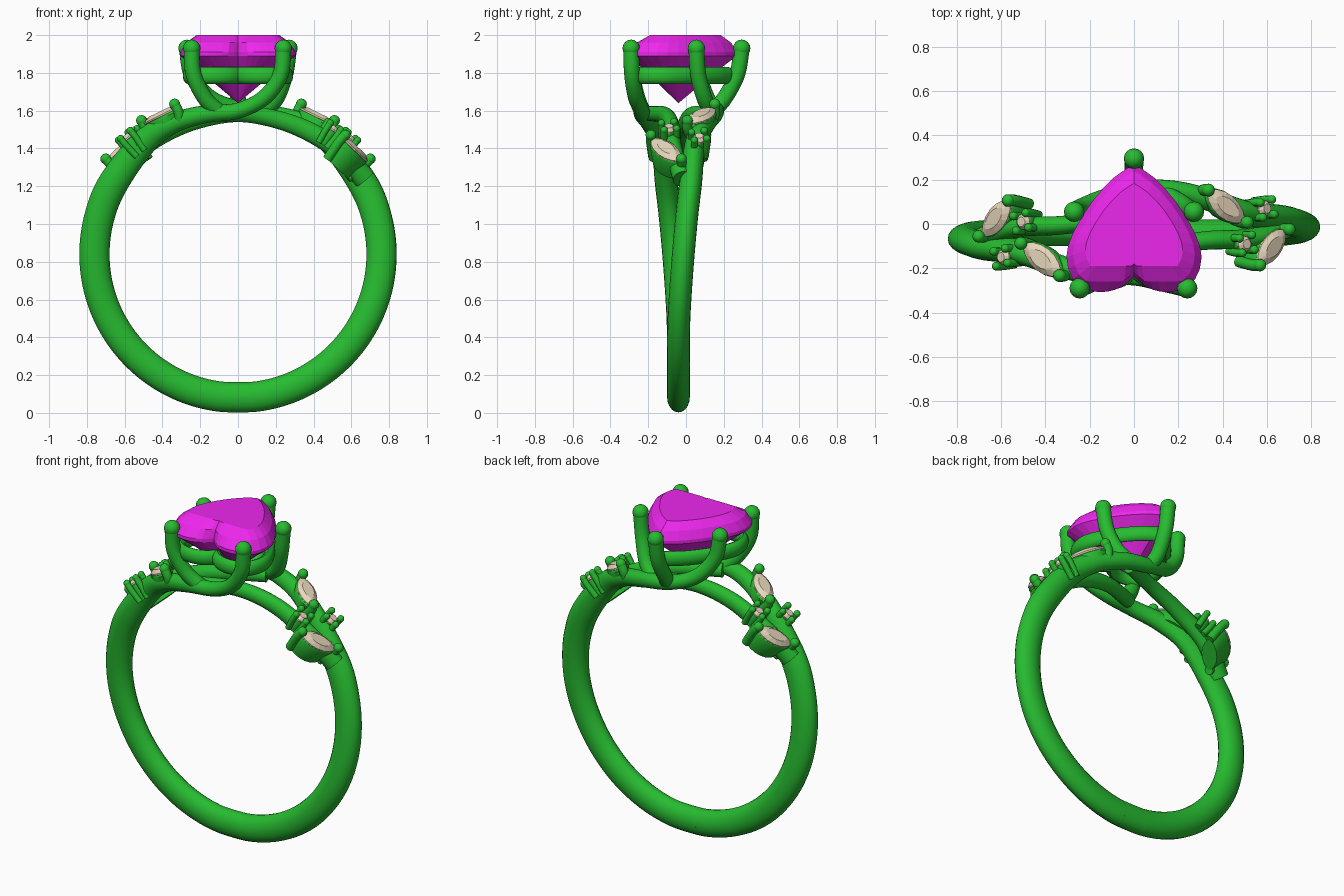
import bpy, bmesh, math
from mathutils import Vector, Matrix

if "Cube" in bpy.data.objects:
    bpy.data.objects.remove(bpy.data.objects["Cube"])

def material(name, rgb):
    m = bpy.data.materials.new(name)
    m.diffuse_color = (*rgb, 1)
    m.use_nodes = True
    m.node_tree.nodes["Principled BSDF"].inputs["Base Color"].default_value = m.diffuse_color
    return m

METAL = material("green_metal", (0.02, 0.50, 0.03))
MAIN = material("magenta_gem", (0.85, 0.02, 0.85))
ACCENT = material("cream_gem", (0.80, 0.68, 0.50))
CY = -0.04                                   # y of the ring plane
SPIN = Matrix.Translation((0, CY, 0)) @ Matrix.Rotation(math.pi, 4, 'Z') @ Matrix.Translation((0, -CY, 0))

def finish(bm, name, mat, smooth=True):
    bmesh.ops.recalc_face_normals(bm, faces=bm.faces)
    me = bpy.data.meshes.new(name)
    bm.to_mesh(me)
    bm.free()
    me.materials.append(mat)
    ob = bpy.data.objects.new(name, me)
    bpy.context.collection.objects.link(ob)
    if smooth:
        bpy.ops.object.select_all(action='DESELECT')
        ob.select_set(True)
        bpy.context.view_layer.objects.active = ob
        bpy.ops.object.shade_smooth_by_angle(angle=math.radians(40))
    return ob

def spline(pts, steps, closed=False):
    """Catmull-Rom through tuples of any dimension."""
    n, out = len(pts), []
    get = (lambda i: pts[i % n]) if closed else (lambda i: pts[max(0, min(n - 1, i))])
    for i in range(n if closed else n - 1):
        q = [get(i + k) for k in (-1, 0, 1, 2)]
        for s in range(steps):
            t = s / steps
            out.append(tuple(0.5 * (2 * b + (c - a) * t + (2 * a - 5 * b + 4 * c - d) * t * t
                       + (3 * b - a - 3 * c + d) * t ** 3) for a, b, c, d in zip(*q)))
    if not closed:
        out.append(pts[-1])
    return out

def bead(bm, p, r, seg=16):
    bmesh.ops.create_uvsphere(bm, u_segments=seg, v_segments=seg // 2, radius=r, matrix=Matrix.Translation(p))

def sweep(name, pts, steps=8, sides=20, closed=False, tip=0):
    """Tube through (x, y, z, half width, half height) points."""
    path = spline(pts, steps, closed)
    pos = [Vector(p[:3]) for p in path]
    n = len(pos)
    bm, rings, side = bmesh.new(), [], Vector((0, 1, 0.01))
    for i in range(n):
        if closed:
            t = pos[(i + 1) % n] - pos[i - 1]
        else:
            t = pos[min(i + 1, n - 1)] - pos[max(i - 1, 0)]
        t.normalize()
        if closed:
            side = Vector((0, 0, 1))
        side = (side - t * side.dot(t)).normalized()
        up = t.cross(side)
        a, b = path[i][3:]
        rings.append([bm.verts.new(pos[i] + side * a * math.cos(k * math.tau / sides)
                      + up * b * math.sin(k * math.tau / sides)) for k in range(sides)])
    for i in range(n if closed else n - 1):
        r, s = rings[i], rings[(i + 1) % n]
        for k in range(sides):
            bm.faces.new((r[k], r[(k + 1) % sides], s[(k + 1) % sides], s[k]))
    if not closed:
        bm.faces.new(rings[0])
        bm.faces.new(rings[-1])
    if tip:
        bead(bm, pos[-1], tip)
    return finish(bm, name, METAL)

def stack(name, levels, mat, M=Matrix(), smooth=False):
    """Loft rings of points; a one-point level makes a tip."""
    bm = bmesh.new()
    rings = [[bm.verts.new(M @ Vector(p)) for p in lv] for lv in levels]
    for r, s in zip(rings, rings[1:]):
        n = len(r)
        for k in range(n):
            j = (k + 1) % n
            if len(s) == 1:
                bm.faces.new((r[k], r[j], s[0]))
            else:
                bm.faces.new((r[k], r[j], s[j], s[k]))
    for r in (rings[0], rings[-1]):
        if len(r) > 2:
            bm.faces.new(r)
    bmesh.ops.triangulate(bm, faces=[f for f in bm.faces if len(f.verts) > 4])
    return finish(bm, name, mat, smooth)

# --- shank halves, each sweeping up over the top into a prong ---
arc = []
for a in range(-6, 121, 14):
    r = math.radians(a)
    drift = 0.065 * max(0, (a - 55) / 65) ** 1.5
    arc.append((0.76 * math.sin(r), CY + drift, 0.84 - 0.76 * math.cos(r), 0.06, 0.08))
shoulder = [(0.50, 0.05, 1.43, 0.055, 0.07), (0.35, 0.105, 1.53, 0.05, 0.055), (0.18, 0.15, 1.58, 0.045, 0.048)]
rise_back = [(0, 0.155, 1.61), (-0.15, 0.11, 1.67), (-0.245, 0.07, 1.79), (-0.27, 0.055, 1.93)]
rise_front = [(0, -0.235, 1.60), (0.14, -0.265, 1.67), (0.225, -0.285, 1.79), (0.24, -0.29, 1.93)]
PR = 0.042

def spun(pts):
    return [(*(SPIN @ Vector(p[:3])), *p[3:]) for p in pts]

def rod(pts):
    return [(*p, PR, PR) for p in pts]

half = arc + shoulder
sweep("right_shank", half + rod(rise_back), tip=0.046)
sweep("left_shank", spun(half) + rod(rise_front), tip=0.046)

# --- thinner lower branches crossing under the head ---
branch = [(0.67, -0.02, 1.24, 0.05, 0.06), (0.53, -0.065, 1.395, 0.045, 0.055), (0.32, -0.075, 1.515, 0.042, 0.05),
          (0.10, -0.11, 1.575, 0.04, 0.045), (-0.12, -0.19, 1.585, 0.04, 0.04)]
sweep("right_branch", branch)
sweep("left_branch", spun(branch))

# --- remaining head prongs ---
sweep("front_left_prong", rod([(-0.08, -0.22, 1.58), (-0.17, -0.255, 1.66), (-0.235, -0.285, 1.79), (-0.245, -0.29, 1.93)]), tip=0.046)
sweep("side_prong", rod([(0.12, 0.14, 1.59), (0.20, 0.10, 1.66), (0.25, 0.065, 1.79), (0.27, 0.055, 1.93)]), tip=0.046)
sweep("back_prong", rod([(0.03, 0.14, 1.60), (0, 0.20, 1.66), (0, 0.27, 1.79), (0, 0.295, 1.93)]), tip=0.046)

# --- heart outline, shared by the gallery rail and the main stone ---
side = spline([(0, 0.27), (0.09, 0.21), (0.19, 0.10), (0.275, -0.04), (0.305, -0.15), (0.275, -0.25),
               (0.20, -0.30), (0.12, -0.305), (0.05, -0.28), (0, -0.235)], 2)
heart = side + [(-x, y) for x, y in side[-2:0:-1]]

def heart_at(s, z, front=-9):
    return [(x * s, max(front, CY + (y - CY) * s), z) for x, y in heart]

sweep("gallery_rail", [(x, y, z, 0.045, 0.03) for x, y, z in heart_at(0.86, 1.785)], steps=2, sides=12, closed=True)
stack("heart_stone", [heart_at(0.72, 2.0, -0.19), heart_at(0.90, 1.96, -0.26), heart_at(1, 1.91), heart_at(1, 1.89),
                      heart_at(0.70, 1.82), [(0, CY, 1.64)]], MAIN)

# --- accent stones and their settings ---
def frame(center, along):
    """Matrix with x along the stone and z facing away from the finger."""
    c = Vector(center)
    z = Vector((c.x, 0, c.z - 0.84 + 0.1)).normalized()
    x = Vector(along)
    x = (x - z * x.dot(z)).normalized()
    M = Matrix((x, z.cross(x), z)).transposed().to_4x4()
    M.translation = c
    return M

def lens(l, w, z, n=8):
    up = [(l * math.cos(math.pi * k / n), w * math.sin(math.pi * k / n) ** 1.4, z) for k in range(n)]
    return up + [(-x, -y, z) for x, y, _ in up]

def disc(r, _, z, n=12):
    return [(r * math.cos(math.tau * k / n), r * math.sin(math.tau * k / n), z) for k in range(n)]

def accent(name, M, shape, l, w, depth, prongs, pr):
    stack(name + "_stone", [shape(l * .6, w * .6, .018), shape(l, w, 0), shape(l, w, -.008),
                            [(0, 0, -.05)]], ACCENT, M)
    stack(name + "_setting", [shape(l * .98, w * .98, -.01), shape(l * 1.05, w * 1.08, -.02),
                              shape(l * .85, w * .9, -depth)], METAL, M, True)
    for i, (x, y) in enumerate(prongs):
        pts = [M @ Vector((x * f, y * f, z)) for f, z in ((.8, -depth), (1, -.03), (1, .018))]
        sweep(f"{name}_prong_{i + 1}", [(*p, pr, pr) for p in pts], steps=3, sides=10, tip=pr * 1.08)

for tag, S in (("right", Matrix()), ("left", SPIN)):
    ends = [(0.122, 0), (-0.122, 0)]
    accent(tag + "_upper_marquise", S @ frame((0.415, 0.08, 1.575), (0.17, -0.14, -0.08)), lens,
           0.115, 0.056, 0.08, ends, 0.027)
    accent(tag + "_lower_marquise", S @ frame((0.622, -0.105, 1.395), (0.11, 0.15, -0.13)), lens,
           0.115, 0.056, 0.14, ends, 0.026)
    corners = [(0.034 * a, 0.034 * b) for a in (-1, 1) for b in (-1, 1)]
    accent(tag + "_back_round", S @ frame((0.59, 0.07, 1.455), (1, 0.3, -1)), disc,
           0.036, 0.036, 0.11, corners, 0.018)
    accent(tag + "_front_round", S @ frame((0.50, -0.09, 1.505), (1, 0.3, -1)), disc,
           0.036, 0.036, 0.10, corners, 0.018)
